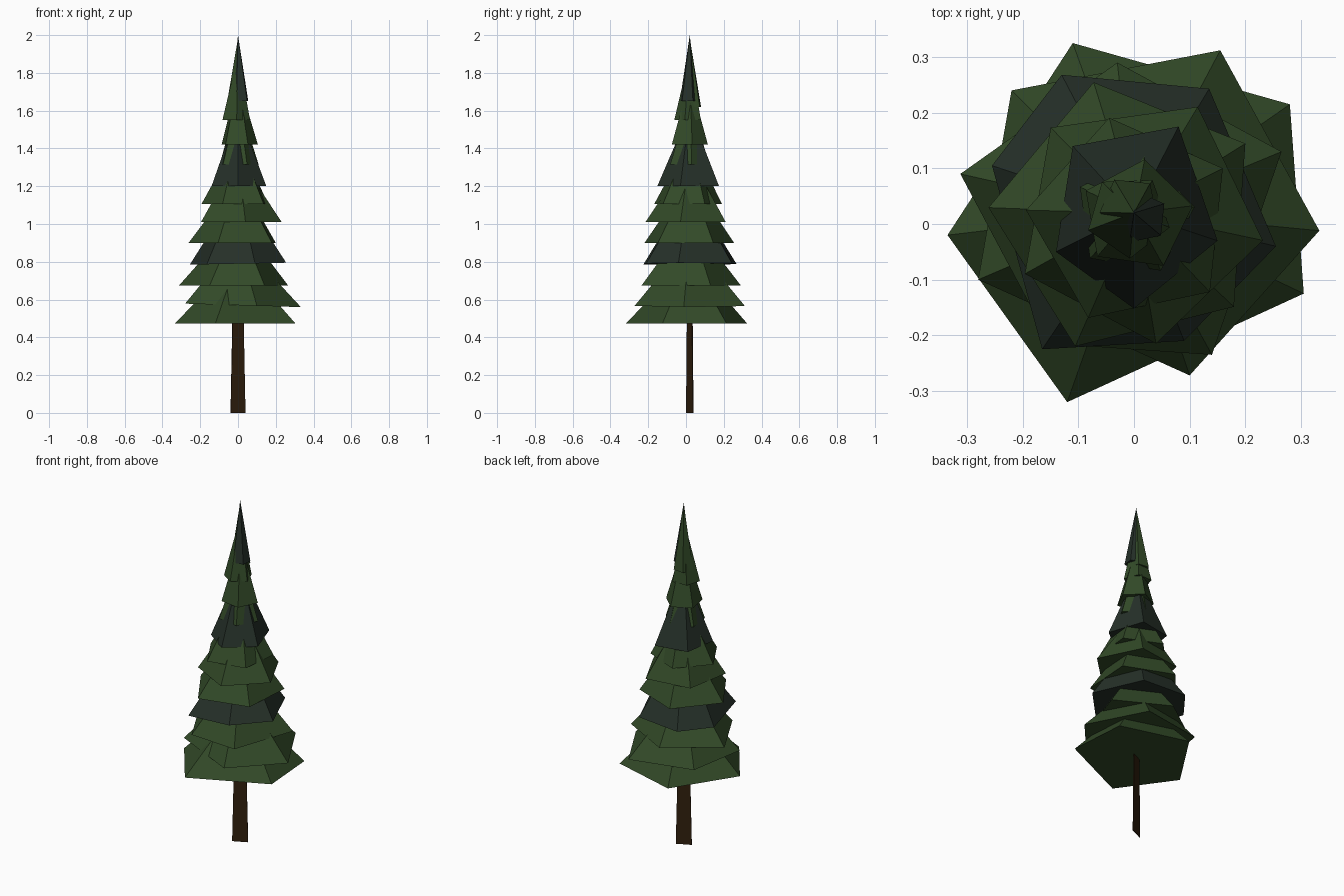
import bpy, bmesh, math

if "Cube" in bpy.data.objects:
    bpy.data.objects.remove(bpy.data.objects["Cube"])


def material(name, rgb):
    m = bpy.data.materials.new(name)
    m.diffuse_color = (*rgb, 1.0)
    m.use_nodes = True
    m.node_tree.nodes["Principled BSDF"].inputs["Base Color"].default_value = m.diffuse_color
    return m


GREEN = material("pine green", (0.032, 0.068, 0.021))
DARK = material("dark blue green", (0.019, 0.030, 0.022))
BROWN = material("bark brown", (0.030, 0.0135, 0.004))


def make(name, bm, mat):
    bmesh.ops.recalc_face_normals(bm, faces=bm.faces)
    mesh = bpy.data.meshes.new(name)
    bm.to_mesh(mesh)
    bm.free()
    mesh.materials.append(mat)
    bpy.context.collection.objects.link(bpy.data.objects.new(name, mesh))


def tier(name, z, points, mat, height=0.35, tilt=0.0, apex=(0.0, 0.02)):
    """Closed low-poly cone on an irregular footprint; tilt is rise per unit x."""
    bm = bmesh.new()
    ring = [bm.verts.new((x, y, z + tilt * x)) for x, y in points]
    top = bm.verts.new((*apex, z + height))
    bm.faces.new(ring)
    for a, b in zip(ring, ring[1:] + ring[:1]):
        bm.faces.new((a, b, top))
    make(name, bm, mat)


def ngon(cx, cy, r, start, n=5):
    return [(cx + r * math.cos(math.radians(start) + math.tau * i / n),
             cy + r * math.sin(math.radians(start) + math.tau * i / n)) for i in range(n)]


# Trunk: thin tapered board set at an angle
bm = bmesh.new()
bmesh.ops.create_cube(bm, size=1)
c, s = math.cos(math.radians(25)), math.sin(math.radians(25))
for v in bm.verts:
    w = 0.086 if v.co.z < 0 else 0.062
    u, t = v.co.x * w, v.co.y * 0.004
    v.co = (u * c - t * s, 0.02 + u * s + t * c, 0.0 if v.co.z < 0 else 0.55)
make("trunk", bm, BROWN)

# Wide lower tiers with irregular footprints
tier("branch_tier_1", 0.472, [(-0.335, -0.02), (-0.12, -0.32), (0.305, -0.125),
                              (0.28, 0.215), (-0.11, 0.325)], GREEN)
tier("branch_tier_2", 0.57, [(0.333, -0.012), (0.155, 0.312), (-0.22, 0.24),
                             (-0.28, -0.10), (0.10, -0.272)], GREEN, tilt=-0.03)
tier("branch_tier_3", 0.675, [(-0.312, 0.09), (-0.15, -0.215), (0.14, -0.235),
                              (0.265, 0.13), (-0.03, 0.29)], GREEN)
tier("branch_tier_4", 0.79, [(-0.255, 0.105), (-0.165, -0.225), (0.09, -0.21),
                             (0.255, -0.04), (0.135, 0.243), (-0.13, 0.268)], DARK,
     height=0.40, tilt=0.02)

# Middle tiers
tier("branch_tier_5", 0.90, ngon(-0.012, 0.012, 0.25, 176), GREEN)
tier("branch_tier_6", 1.01, ngon(0.008, 0.01, 0.227, -10), GREEN)
tier("branch_tier_7", 1.105, ngon(-0.005, 0.005, 0.19, 30), GREEN)
tier("branch_tier_8", 1.20, [(-0.11, 0.14), (-0.14, -0.05), (0.0, -0.152),
                             (0.15, -0.03), (0.08, 0.175)], DARK, height=0.40)

# Narrow upper tiers
tier("branch_tier_9", 1.315, ngon(0, 0.015, 0.11, 80), GREEN)
tier("branch_tier_10", 1.42, ngon(0.005, 0.015, 0.102, 10), GREEN)
tier("branch_tier_11", 1.55, ngon(-0.01, 0.015, 0.077, 200), GREEN)

# Treetop: green back spike with a dark front-right spike
tier("treetop_back", 1.62, ngon(-0.008, 0.032, 0.055, 120), GREEN, height=0.365)
tier("treetop_front", 1.65, ngon(0.012, 0.012, 0.049, 30), DARK, height=0.35)
